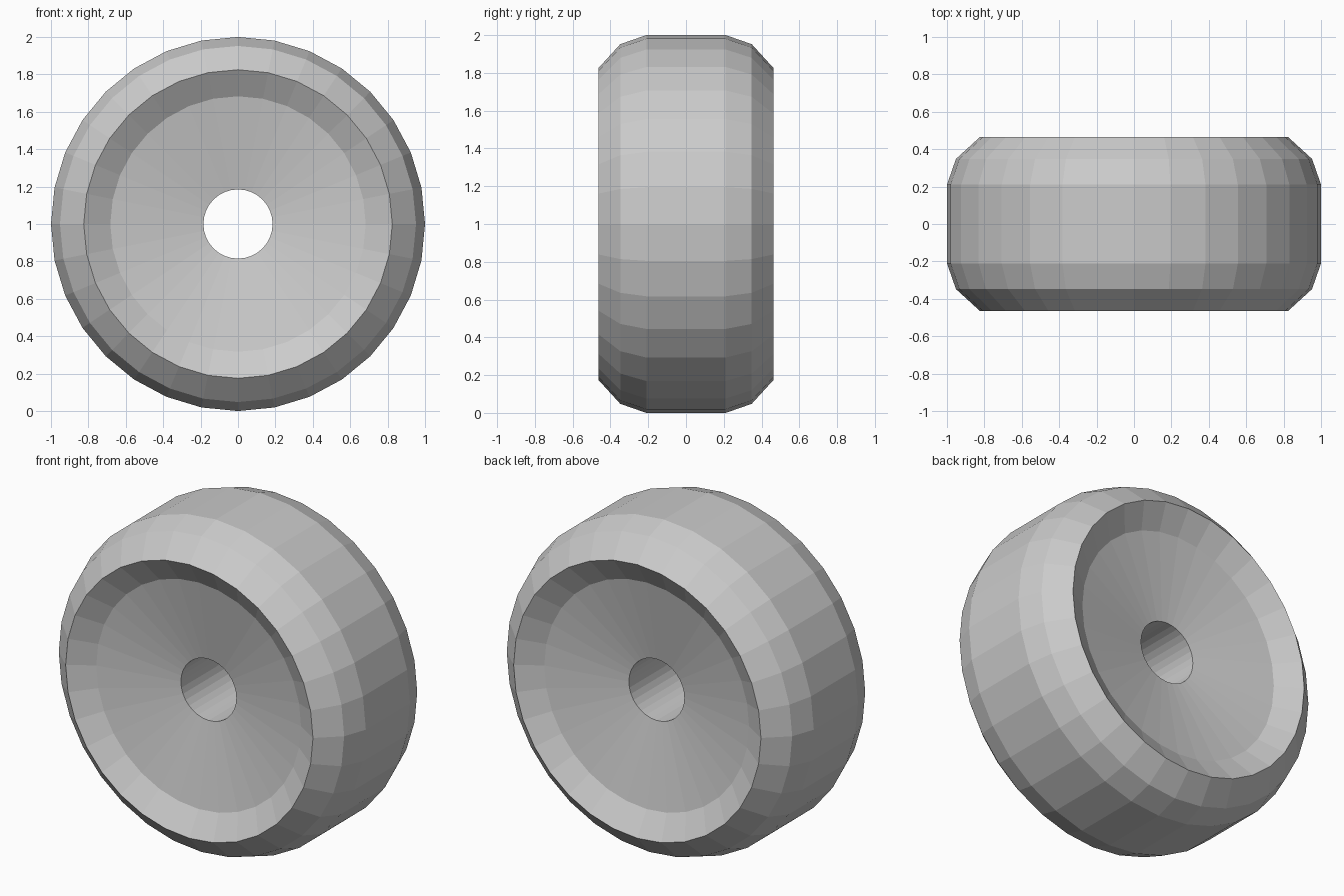
import bpy, bmesh
from math import sin, cos, tau

if "Cube" in bpy.data.objects:
    bpy.data.objects.remove(bpy.data.objects["Cube"])

SIDES = 32
# Half profile (radius, distance from mid-plane), from tread to axle hole
half = [(1.0, 0.21), (0.952, 0.348), (0.825, 0.464), (0.683, 0.375), (0.185, 0.28)]
profile = half + [(r, -y) for r, y in reversed(half)]

# Revolve the closed profile around the y axis
bm = bmesh.new()
rings = []
for i in range(SIDES):
    a = tau * i / SIDES
    rings.append([bm.verts.new((r * cos(a), y, 1 + r * sin(a))) for r, y in profile])

n = len(profile)
for i in range(SIDES):
    a, b = rings[i], rings[(i + 1) % SIDES]
    for j in range(n):
        k = (j + 1) % n
        bm.faces.new((a[j], a[k], b[k], b[j]))
bmesh.ops.recalc_face_normals(bm, faces=bm.faces)

mesh = bpy.data.meshes.new("wheel")
bm.to_mesh(mesh)
bm.free()
wheel = bpy.data.objects.new("wheel", mesh)
bpy.context.collection.objects.link(wheel)
